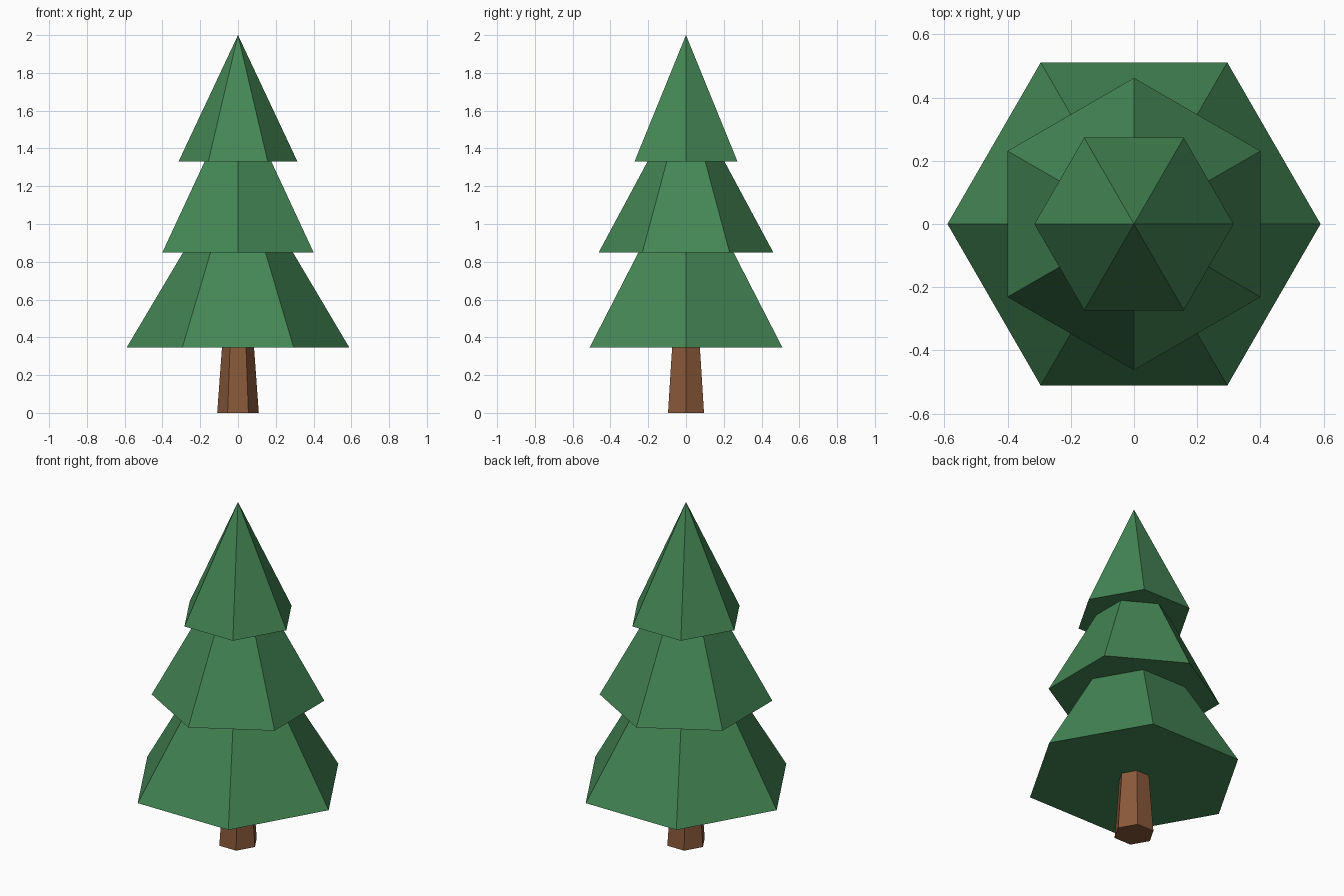
import bpy
import bmesh
from math import cos, sin, pi

SIDES = 6

cube = bpy.data.objects.get("Cube")
if cube:
    bpy.data.objects.remove(cube, do_unlink=True)


def make_material(name, rgb):
    mat = bpy.data.materials.new(name)
    mat.use_nodes = True
    color = (*rgb, 1.0)
    mat.diffuse_color = color
    bsdf = next(n for n in mat.node_tree.nodes if n.type == "BSDF_PRINCIPLED")
    bsdf.inputs["Base Color"].default_value = color
    bsdf.inputs["Roughness"].default_value = 0.9
    return mat


def tapered_hexagon(name, mat, bottom, top, r_bottom, r_top, turn=0.0):
    """Closed six-sided cone or frustum; a zero top radius gives a point."""
    bm = bmesh.new()

    def ring(radius, z):
        angles = [turn + 2 * pi * i / SIDES for i in range(SIDES)]
        return [bm.verts.new((radius * cos(a), radius * sin(a), z)) for a in angles]

    low = ring(r_bottom, bottom)
    bm.faces.new(low[::-1])
    if r_top:
        high = ring(r_top, top)
        bm.faces.new(high)
    else:
        tip = bm.verts.new((0, 0, top))
    for i in range(SIDES):
        j = (i + 1) % SIDES
        bm.faces.new((low[i], low[j], high[j], high[i]) if r_top
                     else (low[i], low[j], tip))
    mesh = bpy.data.meshes.new(name)
    bm.to_mesh(mesh)
    bm.free()
    mesh.materials.append(mat)
    obj = bpy.data.objects.new(name, mesh)
    bpy.context.collection.objects.link(obj)
    return obj


bark = make_material("bark brown", (0.25, 0.1, 0.042))
needles = make_material("needle green", (0.058, 0.24, 0.091))

# Trunk, ending just inside the lowest tier
tapered_hexagon("trunk", bark, 0, 0.4, 0.11, 0.081)

# Foliage tiers, the middle one turned by half a side
tapered_hexagon("lower_foliage", needles, 0.345, 1.34, 0.59, 0)
tapered_hexagon("middle_foliage", needles, 0.85, 1.71, 0.462, 0, turn=pi / SIDES)
tapered_hexagon("upper_foliage", needles, 1.33, 2.0, 0.315, 0)
